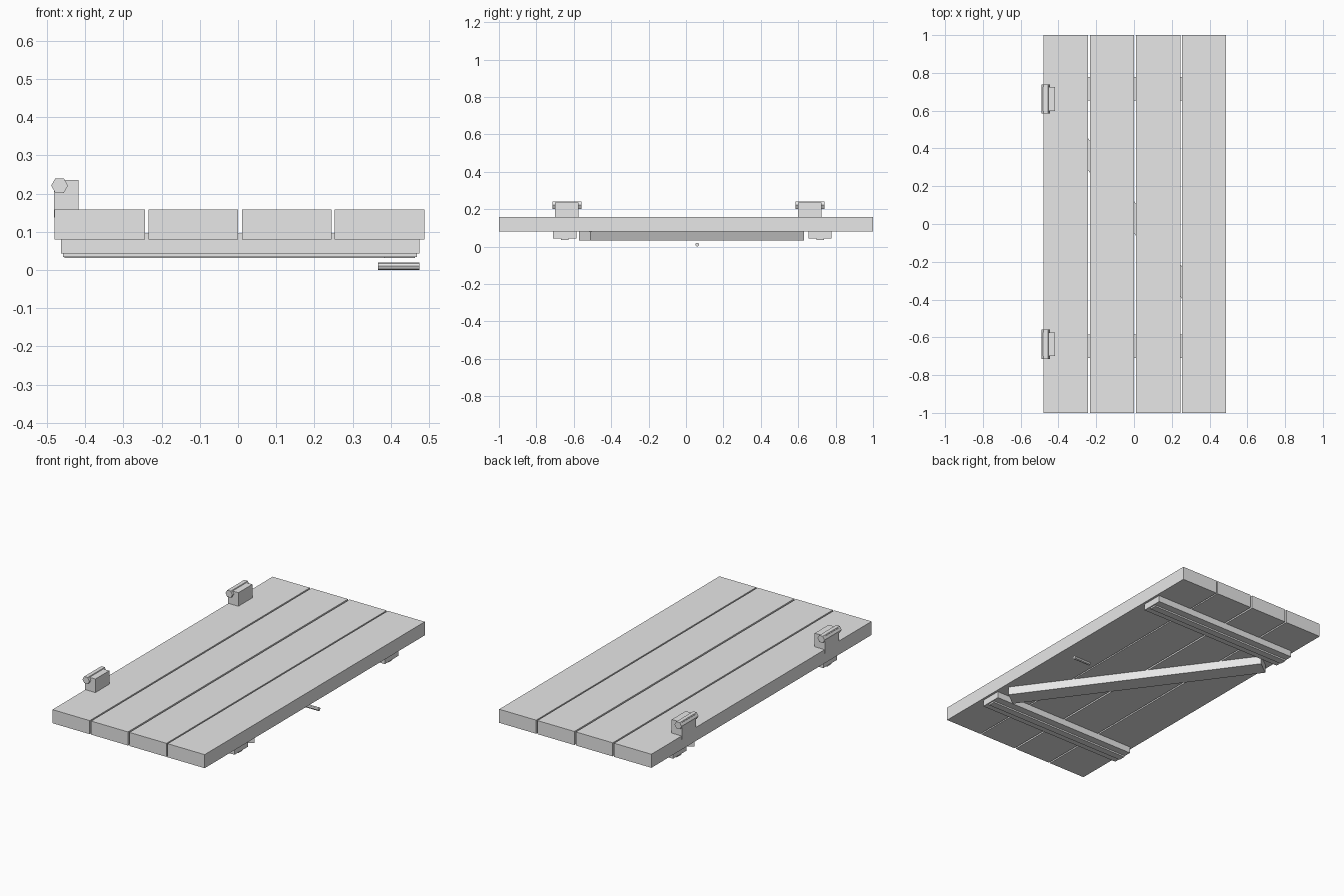
import bpy, math

cube = bpy.data.objects.get("Cube")
if cube:
    bpy.data.objects.remove(cube, do_unlink=True)

grey = bpy.data.materials.new("plain_grey")
grey.use_nodes = True
COLOUR = (0.8, 0.8, 0.8, 1)
grey.diffuse_color = COLOUR
grey.node_tree.nodes["Principled BSDF"].inputs["Base Color"].default_value = COLOUR


def finish(name):
    obj = bpy.context.object
    obj.name = name
    obj.data.materials.append(grey)
    return obj


def box(name, x, y, z, turn=0):
    """Box from (low, high) ranges, turned about its own vertical axis."""
    ranges = (x, y, z)
    bpy.ops.mesh.primitive_cube_add(size=1, location=[(a + b) / 2 for a, b in ranges])
    obj = finish(name)
    obj.scale = [b - a for a, b in ranges]
    bpy.ops.object.transform_apply(location=False, rotation=False, scale=True)
    obj.rotation_euler.z = turn
    return obj


def rod(name, sides, radius, length, centre, rotation):
    bpy.ops.mesh.primitive_cylinder_add(vertices=sides, radius=radius, depth=length,
                                        location=centre, rotation=rotation)
    return finish(name)


# Four long planks with narrow gaps
planks = [(-0.48, -0.243), (-0.234, 0.0), (0.01, 0.245), (0.253, 0.488)]
for i, x in enumerate(planks):
    box(f"plank_{i + 1}", x, (-1, 1), (0.08, 0.158))

# Cross battens with a raised centre strip on the underside
for side, y in (("front", -0.648), ("back", 0.717)):
    box(f"{side}_batten", (-0.463, 0.475), (y - 0.062, y + 0.062), (0.043, 0.095))
    box(f"{side}_batten_strip", (-0.458, 0.468), (y - 0.02, y + 0.02), (0.034, 0.05))

# Diagonal brace between the battens
box("diagonal_brace", (-0.703, 0.713), (-0.02, 0.08), (0.032, 0.094),
    turn=-math.atan2(0.806, 0.59))

# Hinges: block with a hexagonal barrel
for side, y in (("front", -0.637), ("back", 0.662)):
    box(f"{side}_hinge_block", (-0.482, -0.417), (y - 0.063, y + 0.063), (0.137, 0.236))
    rod(f"{side}_hinge_barrel", 6, 0.022, 0.155, (-0.467, y, 0.221),
        (math.pi / 2, 0, math.pi))
    # Turn the hexagon so that its flats lie on top and bottom
    bpy.context.object.rotation_euler = (math.pi / 2, math.pi / 6, 0)

# Small latch pin below the planks
rod("latch_pin", 8, 0.01, 0.108, (0.421, 0.06, 0.01), (0, math.pi / 2, 0))
